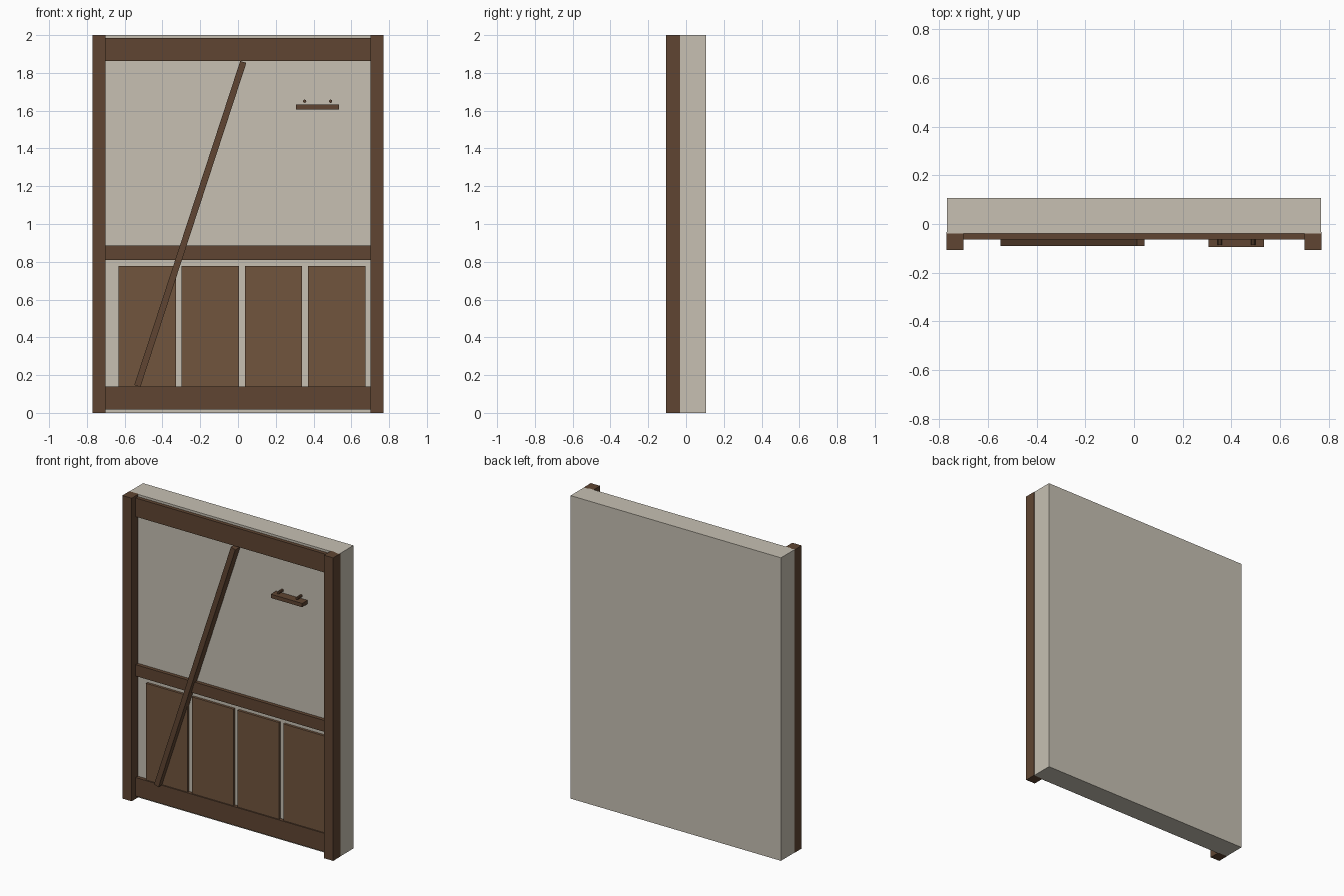
import bpy, math
from mathutils import Vector

if "Cube" in bpy.data.objects:
    bpy.data.objects.remove(bpy.data.objects["Cube"])


def material(name, rgb):
    m = bpy.data.materials.new(name)
    m.diffuse_color = (*rgb, 1)
    m.use_nodes = True
    m.node_tree.nodes["Principled BSDF"].inputs["Base Color"].default_value = m.diffuse_color
    return m


PLASTER = material("plaster", (0.57, 0.53, 0.45))
TIMBER = material("dark_timber", (0.115, 0.06, 0.032))
PANEL = material("panel_wood", (0.165, 0.09, 0.048))


def box(name, x, y, z, mat):
    """Box from (min, max) ranges on each axis."""
    bpy.ops.mesh.primitive_cube_add(size=1, location=[sum(r) / 2 for r in (x, y, z)])
    o = bpy.context.object
    o.name = name
    o.scale = [r[1] - r[0] for r in (x, y, z)]
    bpy.ops.object.transform_apply(location=False, rotation=False, scale=True)
    o.data.materials.append(mat)
    return o


# Plaster wall slab
box("wall", (-0.768, 0.768), (-0.04, 0.107), (0, 2), PLASTER)

# Corner posts
for side, x in (("left", (-0.77, -0.702)), ("right", (0.702, 0.77))):
    box(side + "_post", x, (-0.107, -0.033), (0, 2), TIMBER)

# Horizontal rails
for name, z in (("bottom", (0.018, 0.14)), ("middle", (0.81, 0.885)), ("top", (1.862, 1.985))):
    box(name + "_rail", (-0.765, 0.765), (-0.064, -0.035), z, TIMBER)

# Wainscot panels
for i in range(4):
    c = -0.48 + i * 0.334
    box(f"panel_{i + 1}", (c - 0.152, c + 0.152), (-0.056, -0.035), (0.12, 0.778), PANEL)

# Diagonal brace
a, b = Vector((-0.533, 0, 0.142)), Vector((0.028, 0, 1.858))
d = b - a
h = d.length / 2
brace = box("diagonal_brace", (-0.017, 0.017), (-0.091, -0.038), (-h, h), TIMBER)
mid = (a + b) / 2
brace.location.x, brace.location.z = mid.x, mid.z
brace.rotation_euler.y = math.atan2(d.x, d.z)

# Small shelf with two pegs above it
box("shelf", (0.306, 0.535), (-0.095, -0.038), (1.607, 1.632), TIMBER)
for i, x in enumerate((0.353, 0.49)):
    bpy.ops.mesh.primitive_cylinder_add(vertices=8, radius=0.009, depth=0.05,
                                        location=(x, -0.061, 1.65),
                                        rotation=(math.pi / 2, 0, 0))
    peg = bpy.context.object
    peg.name = f"peg_{i + 1}"
    peg.data.materials.append(TIMBER)
